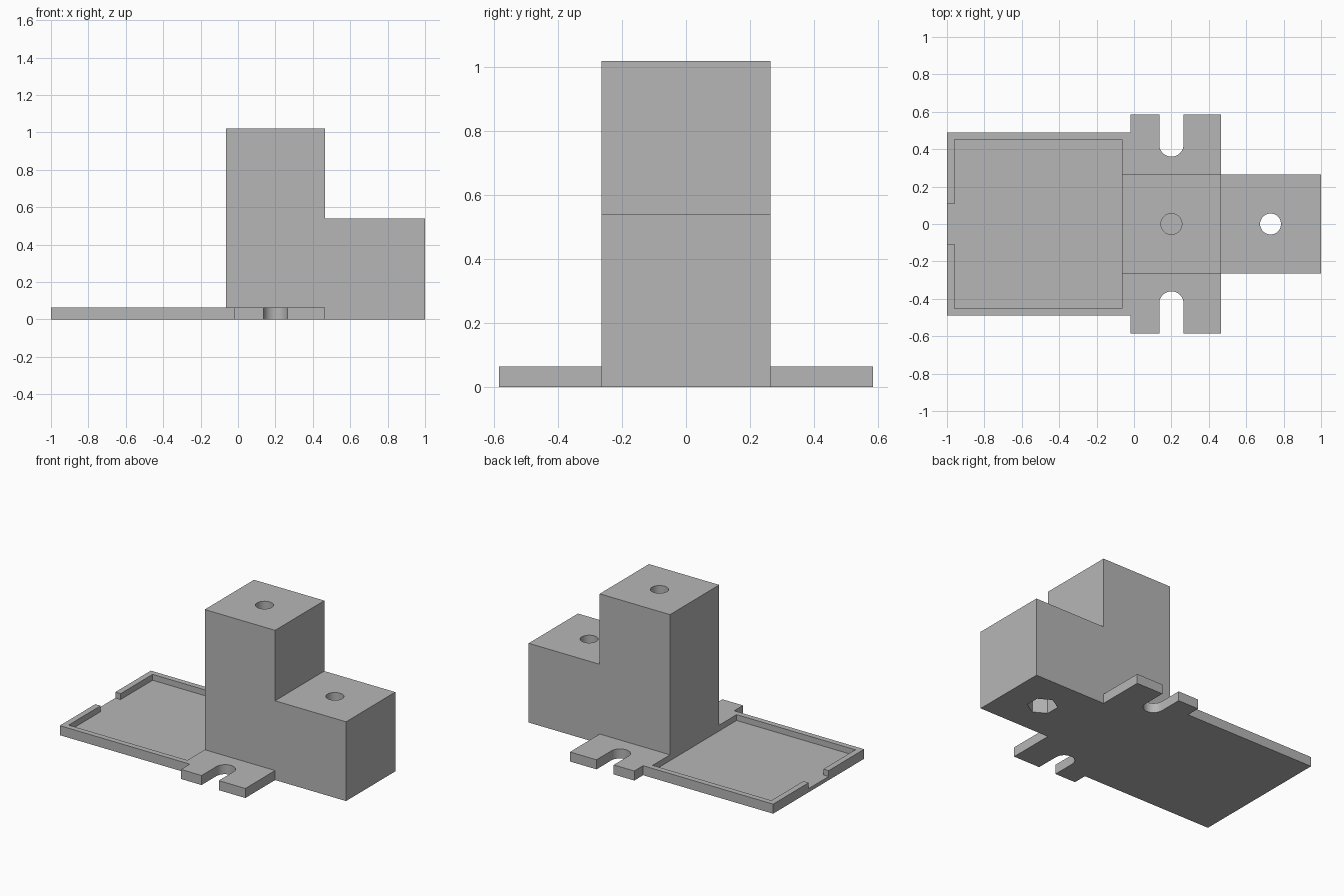
import bpy, bmesh, math
from mathutils import Vector

cube = bpy.data.objects.get("Cube")
if cube:
    bpy.data.objects.remove(cube)

grey = bpy.data.materials.new("plain grey")
grey.use_nodes = True
grey.diffuse_color = (0.47, 0.47, 0.47, 1)
grey.node_tree.nodes["Principled BSDF"].inputs["Base Color"].default_value = grey.diffuse_color


def prism(name, points, direction):
    """Extrude a closed outline of 3D points along a direction."""
    bm = bmesh.new()
    face = bm.faces.new([bm.verts.new(p) for p in points])
    out = bmesh.ops.extrude_face_region(bm, geom=[face])
    moved = [v for v in out["geom"] if isinstance(v, bmesh.types.BMVert)]
    bmesh.ops.translate(bm, verts=moved, vec=Vector(direction))
    bmesh.ops.recalc_face_normals(bm, faces=bm.faces)
    mesh = bpy.data.meshes.new(name)
    bm.to_mesh(mesh)
    bm.free()
    mesh.materials.append(grey)
    ob = bpy.data.objects.new(name, mesh)
    bpy.context.collection.objects.link(ob)
    return ob


def box(name, x0, x1, y0, y1, z0, z1):
    corners = [(x0, y0, z0), (x1, y0, z0), (x1, y1, z0), (x0, y1, z0)]
    return prism(name, corners, (0, 0, z1 - z0))


def column(name, x, y, radius, z0, z1, sides=32, turn=0.0):
    ring = [(x + radius * math.cos(turn + math.tau * i / sides),
             y + radius * math.sin(turn + math.tau * i / sides), z0) for i in range(sides)]
    return prism(name, ring, (0, 0, z1 - z0))


def combine(target, other, operation):
    """Apply a boolean and discard the second solid."""
    mod = target.modifiers.new("join", "BOOLEAN")
    mod.operation, mod.solver, mod.object = operation, "EXACT", other
    bpy.context.view_layer.objects.active = target
    bpy.ops.object.modifier_apply(modifier=mod.name)
    bpy.data.objects.remove(other)


PLATE, FLOOR = 0.065, 0.025
BACK, STEP, MID = -0.065, 0.465, 0.2
HALF = 0.265

# base plate: tray section widening into the mounting ears
half_outline = [(-1, -0.49), (-0.02, -0.49), (-0.02, -0.585), (STEP, -0.585)]
outline = half_outline + [(x, -y) for x, y in reversed(half_outline)]
body = prism("stepped_mount", [(x, y, 0) for x, y in outline], (0, 0, PLATE))

# tray recess and the gap in its end wall
combine(body, box("tray_recess", -0.96, BACK, -0.452, 0.452, FLOOR, 0.2), "DIFFERENCE")
combine(body, box("tray_gap", -1.1, -0.9, -0.108, 0.108, FLOOR, 0.2), "DIFFERENCE")

# open round-ended slots in the ears
for side in (-1, 1):
    r, y = 0.065, 0.425
    arc = [(MID + r * math.cos(a), side * (y - r * math.sin(a)), -0.1)
           for a in [math.pi * i / 16 for i in range(17)]]
    slot = arc + [(MID - r, side * 0.7, -0.1), (MID + r, side * 0.7, -0.1)]
    combine(body, prism("ear_slot", slot, (0, 0, 0.3)), "DIFFERENCE")

# two-step block
steps = [(BACK, 0), (1, 0), (1, 0.54), (STEP, 0.54), (STEP, 1.02), (BACK, 1.02)]
block = prism("step_block", [(x, -HALF, z) for x, z in steps], (0, 2 * HALF, 0))
combine(body, block, "UNION")

# screw holes and the hexagonal nut pocket underneath
combine(body, column("upper_hole", MID, 0, 0.056, 0.54, 1.2), "DIFFERENCE")
combine(body, column("lower_hole", 0.73, 0, 0.056, -0.1, 0.7), "DIFFERENCE")
combine(body, column("nut_pocket", 0.73, 0, 0.095, -0.1, 0.35, 6, math.pi / 6), "DIFFERENCE")

# smooth round walls, crisp edges
bpy.ops.object.select_all(action="DESELECT")
body.select_set(True)
bpy.context.view_layer.objects.active = body
bpy.ops.object.shade_smooth_by_angle(angle=math.radians(30))
